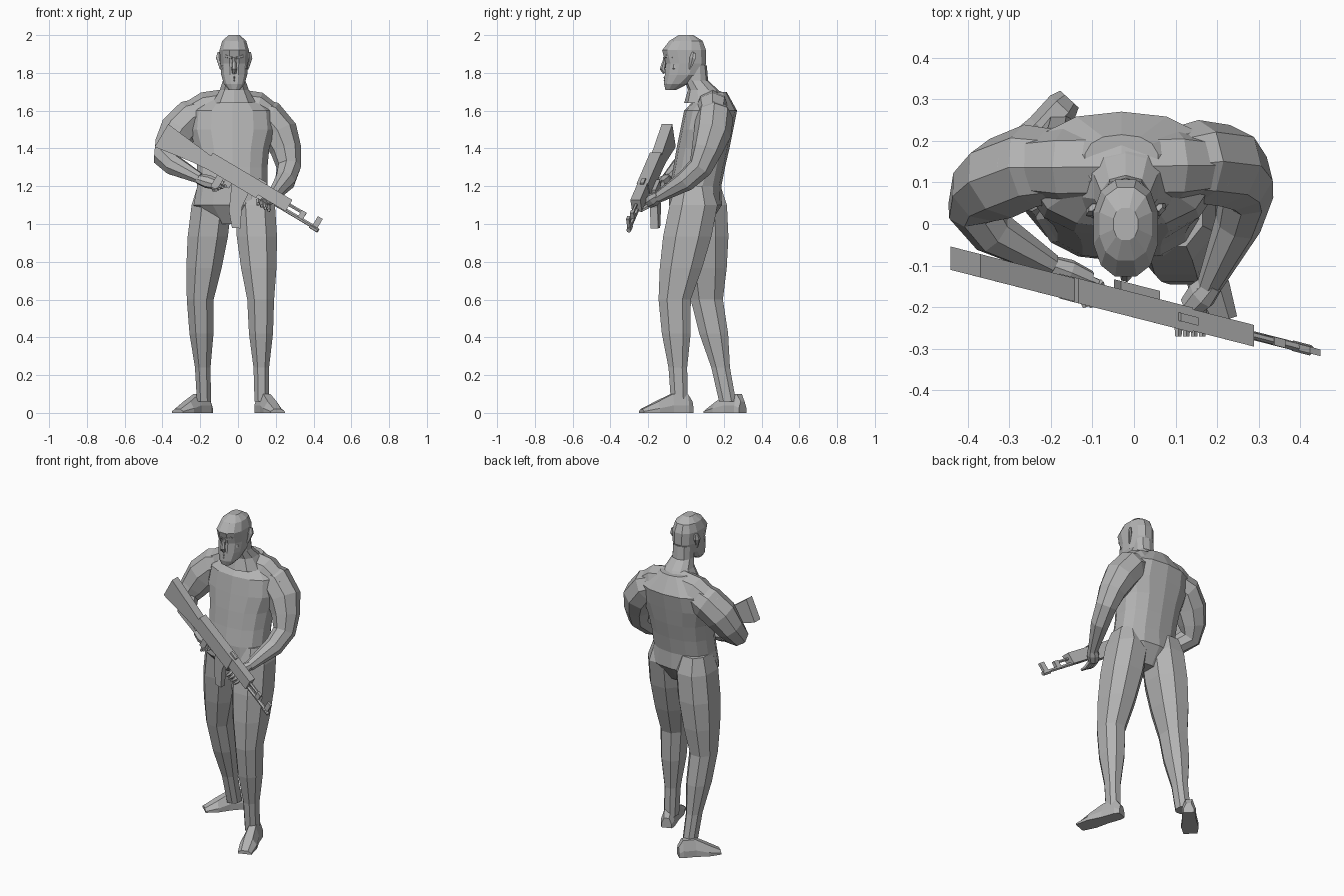
import bpy, bmesh, math
from mathutils import Vector

default_cube = bpy.data.objects.get("Cube")
if default_cube:
    bpy.data.objects.remove(default_cube)

GREY = (.45, .45, .45, 1)
grey = bpy.data.materials.new("plain_grey")
grey.use_nodes = True
grey.diffuse_color = GREY
grey.node_tree.nodes["Principled BSDF"].inputs["Base Color"].default_value = GREY


def skin(name, rings):
    """Join rings of points into a closed, flat-shaded surface."""
    bm = bmesh.new()
    rows = [[bm.verts.new(point) for point in ring] for ring in rings]
    for lower, upper in zip(rows, rows[1:]):
        for i in range(len(lower)):
            bm.faces.new((lower[i - 1], lower[i], upper[i], upper[i - 1]))
    bm.faces.new(rows[0])
    bm.faces.new(rows[-1])
    bmesh.ops.recalc_face_normals(bm, faces=bm.faces)
    mesh = bpy.data.meshes.new(name)
    bm.to_mesh(mesh)
    bm.free()
    mesh.materials.append(grey)
    bpy.context.collection.objects.link(bpy.data.objects.new(name, mesh))


def rounded(value):
    return math.copysign(abs(value) ** .85, value)


def level_ring(x, y, z, width, depth, sides):
    """A slightly squared oval lying flat at height z."""
    angles = [math.tau * (i + .5) / sides for i in range(sides)]
    return [(x + width * rounded(math.cos(a)), y + depth * rounded(math.sin(a)), z) for a in angles]


def limb(name, path, radii, sides=8, flatness=1):
    """Rings set square to a bent path."""
    points = [Vector(point) for point in path]
    side = (points[1] - points[0]).orthogonal()
    rings = []
    for i, (point, radius) in enumerate(zip(points, radii)):
        following = points[min(i + 1, len(points) - 1)]
        direction = (following - points[max(i - 1, 0)]).normalized()
        side = (side - direction * side.dot(direction)).normalized()
        other = direction.cross(side) * flatness
        angles = [math.tau * k / sides for k in range(sides)]
        rings.append([point + (side * math.cos(a) + other * math.sin(a)) * radius for a in angles])
    skin(name, rings)


# Torso: leans back towards the broad shoulders
torso_rings = []
for step, width in enumerate((.1, .21, .19, .19, .2, .23, .22, .09)):
    height = 1 + step / 10
    lean = .05 + max(0, height - 1.2) / 5
    torso_rings.append(level_ring(-.03, lean, height, width, min(.14, width * .72), 14))
skin("torso", torso_rings)
limb("shoulder_girdle", [(-.3, .14, 1.55), (-.17, .14, 1.61), (-.03, .14, 1.63), (.1, .14, 1.61), (.2, .14, 1.55)],
     (.07, .09, .09, .09, .07))

# Head and neck
MIDDLE = -.02
neck_sections = [(1.64, .11, .12), (1.71, .09, .08), (1.76, .055, .062), (1.84, .05, .06)]
skin("neck", [level_ring(MIDDLE, y, z, width, width, 10) for z, y, width in neck_sections])
head_sections = [
    (1.71, -.08, .03, .03), (1.74, -.055, .056, .063), (1.79, -.015, .071, .1), (1.85, 0, .076, .11),
    (1.92, -.01, .08, .12), (1.97, 0, .065, .09), (2, 0, .03, .04)]
skin("head", [level_ring(MIDDLE, y, z, width, depth, 12) for z, y, width, depth in head_sections])

# Face
limb("nose", [(MIDDLE, -.11, 1.88), (MIDDLE, -.125, 1.82), (MIDDLE, -.11, 1.8)], (.008, .015, .012), 6)
for lip_name, height in (("upper_lip", 1.775), ("lower_lip", 1.76)):
    corners = [(MIDDLE + offset, -.11 + abs(offset), height) for offset in (-.025, 0, .025)]
    limb(lip_name, corners, (.003, .009, .003), 6)
for label, mirror in (("left", 1), ("right", -1)):
    def face_point(x, y, z):
        return MIDDLE + mirror * x, y, z

    limb(label + "_brow", [face_point(.01, -.115, 1.88), face_point(.04, -.1, 1.89),
                           face_point(.06, -.07, 1.88)], (.008, .011, .006), 6)
    limb(label + "_cheek", [face_point(.03, -.09, 1.83), face_point(.05, -.06, 1.83),
                            face_point(.06, -.02, 1.83)], (.008, .02, .008), 6)
    limb(label + "_ear", [face_point(.07, .02, 1.82), face_point(.08, .035, 1.88),
                          face_point(.08, .04, 1.91)], (.008, .022, .012), 6, .6)


def leg(name, hip, knee, ankle):
    """Thigh and shin share one taper, whatever the stance."""
    joints = [Vector(joint) for joint in (hip, knee, ankle)]
    rings = [level_ring(hip[0], hip[1], hip[2] + .1, .08, .1, 8)]
    for step, width in enumerate((.113, .114, .1, .076, .068, .044, .04)):
        upper = min(step // 3, 1)
        centre = joints[upper].lerp(joints[upper + 1], step / 3 - upper)
        rings.append(level_ring(*centre, width, width * 1.2, 8))
    skin(name, rings)


def foot(name, heel, toe):
    """Flat sole and a low, wide toe."""
    heel, toe = Vector(heel), Vector(toe)
    across = (toe - heel).normalized().cross(Vector((0, 0, 1)))
    outline = [(-1, 0), (-1, .4), (-.5, 1), (.5, 1), (1, .4), (1, 0)]
    rings = []
    for along, width, height in ((0, .03, .06), (.1, .04, .1), (.4, .04, .1), (.7, .05, .06), (1, .04, .02)):
        centre = heel.lerp(toe, along)
        rings.append([centre + across * width * u + Vector((0, 0, height * v)) for u, v in outline])
    skin(name, rings)


# Legs and feet: left leg forward, right foot turned out
leg("left_leg", (.09, .04, 1.1), (.12, -.06, .6), (.125, -.035, .06))
leg("right_leg", (-.14, .09, 1.1), (-.2, .11, .6), (-.18, .22, .06))
foot("left_foot", (.115, .03, 0), (.21, -.235, 0))
foot("right_foot", (-.155, .3, 0), (-.32, .12, 0))

# Arms: both bent to hold the rifle
ARM_TAPER = (.08, .1, .1, .082, .066, .057, .03)
limb("right_arm", [
    (-.14, .14, 1.6), (-.25, .14, 1.56), (-.32, .11, 1.49), (-.365, .08, 1.41),
    (-.385, .04, 1.35), (-.34, -.02, 1.31), (-.2, -.1, 1.24)], ARM_TAPER)
limb("left_arm", [
    (.06, .14, 1.6), (.155, .15, 1.56), (.22, .14, 1.48), (.255, .11, 1.39),
    (.27, .075, 1.3), (.25, 0, 1.23), (.18, -.15, 1.14)], ARM_TAPER)


def hand(label, wrist, knuckles, spread, curl):
    """Palm, thumb and four fingers wrapped round the rifle."""
    wrist, knuckles, spread, curl = (Vector(v) for v in (wrist, knuckles, spread, curl))
    palm = wrist.lerp(knuckles, .5)
    limb(label + "_palm", [wrist, palm, knuckles], (.03, .04, .032), 8, .8)
    for finger in range(4):
        base = knuckles + spread * (finger - 1.5)
        bend = base + curl + Vector((0, 0, -.02))
        limb(label + "_finger", [base, bend, bend + curl], (.012, .011, .008), 5)
    thumb_base = palm + Vector((0, .01, .02))
    limb(label + "_thumb", [thumb_base, thumb_base + (knuckles - palm) * 1.5], (.014, .008), 5)


hand("right", (-.21, -.1, 1.24), (-.11, -.14, 1.21), (.017, 0, .007), (.01, -.03, 0))
hand("left", (.19, -.14, 1.15), (.135, -.2, 1.11), (.019, 0, -.011), (0, -.035, 0))

# Rifle axis, running from butt to muzzle
BUTT = Vector((-.41, -.09, 1.46))
ALONG = Vector((.86, -.22, -.51))
UP = Vector((.51, -.13, .86))
THICKNESS = Vector((0, 1, 0))


def plate(name, outline, half, shift=0):
    """Side outline, in distance along and above the axis, given thickness."""
    rings = []
    for offset in (shift - half, shift + half):
        rings.append([BUTT + ALONG * s + UP * u + THICKNESS * offset for s, u in outline])
    skin(name, rings)


def block(name, start, end, low, high, half):
    plate(name, [(start, low), (start, high), (end, high), (end, low)], half)


def rod(name, start, end, above, radius):
    limb(name, [BUTT + ALONG * s + UP * above for s in (start, end)], (radius, radius), 6)


# Rifle body
plate("rifle_stock", [(0, -.06), (0, .08), (.29, .05), (.31, -.02), (.2, -.03)], .028)
plate("magazine", [(.44, 0), (.55, 0), (.56, -.1), (.61, -.2), (.57, -.22), (.51, -.15)], .02, .03)
block("rifle_receiver", .28, .6, -.02, .07, .03)
block("rifle_handguard", .59, .77, 0, .07, .026)
block("pistol_grip", .36, .4, -.09, 0, .018)
block("trigger_guard", .41, .45, -.05, 0, .006)
block("rear_sight", .56, .61, .06, .08, .01)

# Barrel assembly
rod("barrel", .7, .96, .005, .011)
rod("gas_tube", .74, .87, .04, .009)
rod("muzzle", .92, .97, 0, .013)
block("gas_block", .84, .87, 0, .05, .01)
block("front_sight", .93, .96, 0, .065, .008)
